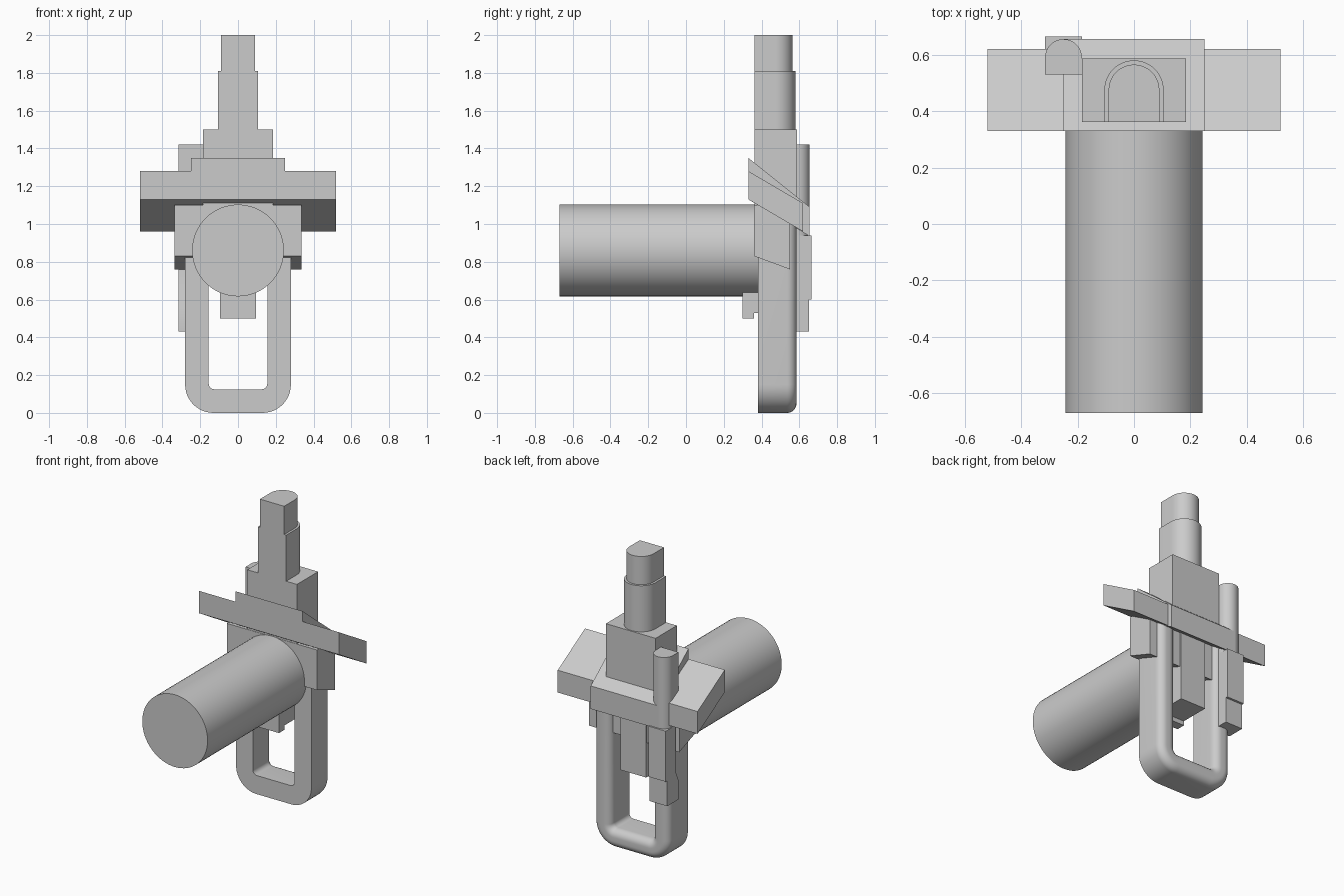
import bpy, bmesh, math

cube = bpy.data.objects.get("Cube")
if cube:
    bpy.data.objects.remove(cube, do_unlink=True)

grey = bpy.data.materials.new("plain_grey")
grey.use_nodes = True
grey.diffuse_color = (0.6, 0.6, 0.6, 1)
grey.node_tree.nodes["Principled BSDF"].inputs["Base Color"].default_value = (0.6, 0.6, 0.6, 1)


def finish(name, bm):
    bmesh.ops.recalc_face_normals(bm, faces=bm.faces)
    mesh = bpy.data.meshes.new(name)
    bm.to_mesh(mesh)
    bm.free()
    obj = bpy.data.objects.new(name, mesh)
    bpy.context.collection.objects.link(obj)
    mesh.materials.append(grey)
    bpy.ops.object.select_all(action='DESELECT')
    obj.select_set(True)
    bpy.context.view_layer.objects.active = obj
    bpy.ops.object.shade_smooth_by_angle(angle=math.radians(30))
    return obj


def prism(name, points, axis, lo, hi):
    """Extrude a profile along x (points are y, z), y (x, z) or z (x, y)."""
    bm = bmesh.new()
    i = "xyz".index(axis)
    verts = []
    for p in points:
        co = list(p)
        co.insert(i, lo)
        verts.append(bm.verts.new(co))
    face = bm.faces.new(verts)
    moved = bmesh.ops.extrude_face_region(bm, geom=[face])["geom"]
    shift = [0, 0, 0]
    shift[i] = hi - lo
    bmesh.ops.translate(bm, vec=shift,
                        verts=[v for v in moved if isinstance(v, bmesh.types.BMVert)])
    return finish(name, bm)


def box(name, x, y, z):
    return prism(name, [(x[0], y[0]), (x[1], y[0]), (x[1], y[1]), (x[0], y[1])], "z", *z)


def arc(cx, cy, r, start, end, n):
    angles = [math.radians(start + (end - start) * i / n) for i in range(n + 1)]
    return [(cx + r * math.cos(a), cy + r * math.sin(a)) for a in angles]


def d_shaft(name, cx, cy, r, front, z):
    """Upright shaft with a flat front and a round back."""
    pts = [(cx - r, front), (cx + r, front)] + arc(cx, cy, r, 0, 180, 24)
    return prism(name, pts, "z", *z)


# Long horizontal barrel
prism("barrel", arc(0, 0.86, 0.243, 0, 360, 64)[:-1], "y", -0.67, 0.38)

# Central housing with a slanted underside
prism("housing", [(0.36, 0.83), (0.55, 0.76), (0.55, 1.1), (0.36, 1.1)], "x", -0.335, 0.335)

# Slanted plate: thin wings and a thicker middle
prism("wing_plate", [(0.33, 1.13), (0.62, 0.96), (0.62, 1.11), (0.33, 1.28)], "x", -0.52, 0.52)
prism("plate_middle", [(0.33, 1.13), (0.655, 0.935), (0.655, 1.09), (0.33, 1.35)], "x", -0.25, 0.25)

# Stepped upright column
box("column_base", (-0.185, 0.185), (0.362, 0.587), (1.0, 1.5))
d_shaft("column_middle", 0, 0.475, 0.105, 0.362, (1.45, 1.81))
d_shaft("column_tip", 0, 0.475, 0.09, 0.362, (1.75, 2.0))

# Side rod and the stepped block below it
d_shaft("side_rod", -0.25, 0.59, 0.065, 0.53, (0.93, 1.42))
prism("side_block", [(0.665, 0.94), (0.665, 0.6), (0.65, 0.6), (0.65, 0.43), (0.53, 0.43),
                     (0.53, 0.56), (0.56, 0.63), (0.56, 0.94)], "x", -0.315, -0.185)

# Block inside the loop, with a front lip
box("inner_block", (-0.095, 0.095), (0.36, 0.56), (0.53, 1.0))
box("inner_block_lip", (-0.095, 0.095), (0.3, 0.36), (0.5, 0.64))


# Hanging loop: a section with a rounded back, swept along a U path
def u_path(d):
    r = max(0.15 - d, 0.03)
    x, top = 0.28 - d, 1.05
    left = arc(r - x, d + r, r, 180, 270, 12)
    right = arc(x - r, d + r, r, 270, 360, 12)
    return [(-x, top)] + left + right + [(x, top)]


section = [(0, 0.38)] + arc(0.05, 0.535, 0.05, 180, 90, 8)
section += arc(0.075, 0.535, 0.05, 90, 0, 8) + [(0.125, 0.38)]
bm = bmesh.new()
rows = [[bm.verts.new((x, y, z)) for x, z in u_path(d)] for d, y in section]
for a, b in zip(rows, rows[1:] + rows[:1]):
    for i in range(len(a) - 1):
        bm.faces.new((a[i], a[i + 1], b[i + 1], b[i]))
for end in (0, -1):
    bm.faces.new([row[end] for row in rows])
finish("hanging_loop", bm)
